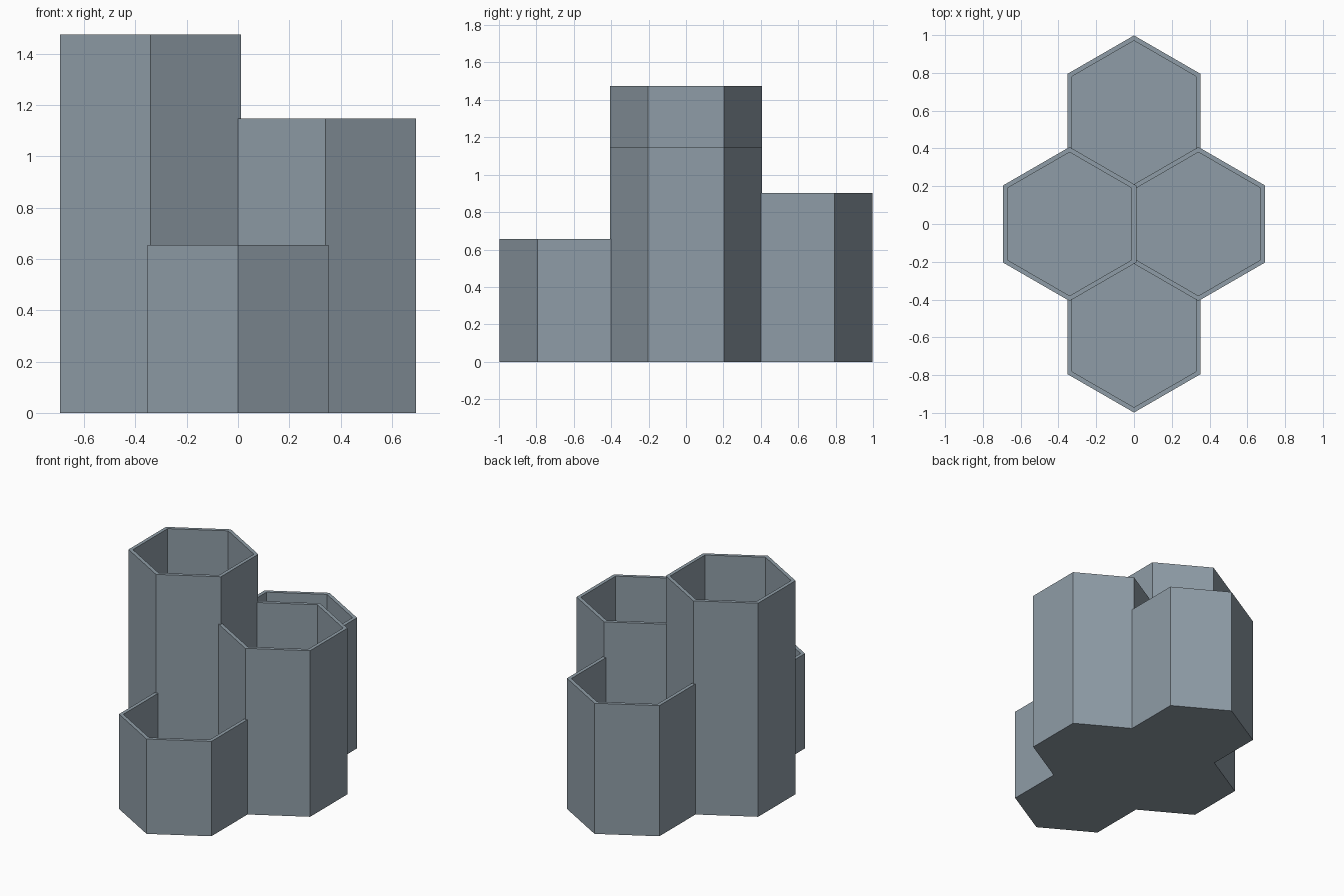
import bpy, bmesh, math

if "Cube" in bpy.data.objects:
    bpy.data.objects.remove(bpy.data.objects["Cube"])

WALL = 0.024           # wall thickness, shared between neighbours
FLOOR = 0.03           # base thickness
OUTER = 0.353          # centre to outer flat
INNER = OUTER - WALL   # centre to inner flat
SIDE = 2 * OUTER - WALL            # spacing of neighbouring cells
ROW = SIDE * math.sqrt(3) / 2      # spacing of rows

mat = bpy.data.materials.new("slate_grey")
mat.diffuse_color = (0.275, 0.335, 0.385, 1)
mat.use_nodes = True
mat.node_tree.nodes["Principled BSDF"].inputs["Base Color"].default_value = mat.diffuse_color


def ring(bm, cx, cy, apothem, z):
    """Hexagon of vertices with points facing front and back."""
    r = apothem / math.cos(math.pi / 6)
    angles = [math.radians(30 + 60 * i) for i in range(6)]
    return [bm.verts.new((cx + r * math.cos(a), cy + r * math.sin(a), z)) for a in angles]


def hex_cup(name, cx, cy, height):
    """Open hexagonal cup with a solid floor."""
    bm = bmesh.new()
    rings = [ring(bm, cx, cy, OUTER, 0), ring(bm, cx, cy, OUTER, height),
             ring(bm, cx, cy, INNER, height), ring(bm, cx, cy, INNER, FLOOR)]
    for low, high in zip(rings, rings[1:]):
        for i in range(6):
            j = (i + 1) % 6
            bm.faces.new((low[i], low[j], high[j], high[i]))
    bm.faces.new(rings[0][::-1])   # underside
    bm.faces.new(rings[3])         # inner floor
    bmesh.ops.recalc_face_normals(bm, faces=bm.faces)
    mesh = bpy.data.meshes.new(name)
    bm.to_mesh(mesh)
    bm.free()
    mesh.materials.append(mat)
    bpy.context.collection.objects.link(bpy.data.objects.new(name, mesh))


# Four cups of stepped height in a honeycomb layout
hex_cup("left_cup", -SIDE / 2, 0, 1.475)
hex_cup("right_cup", SIDE / 2, 0, 1.147)
hex_cup("front_cup", 0, -ROW, 0.655)
hex_cup("back_cup", 0, ROW, 0.902)
